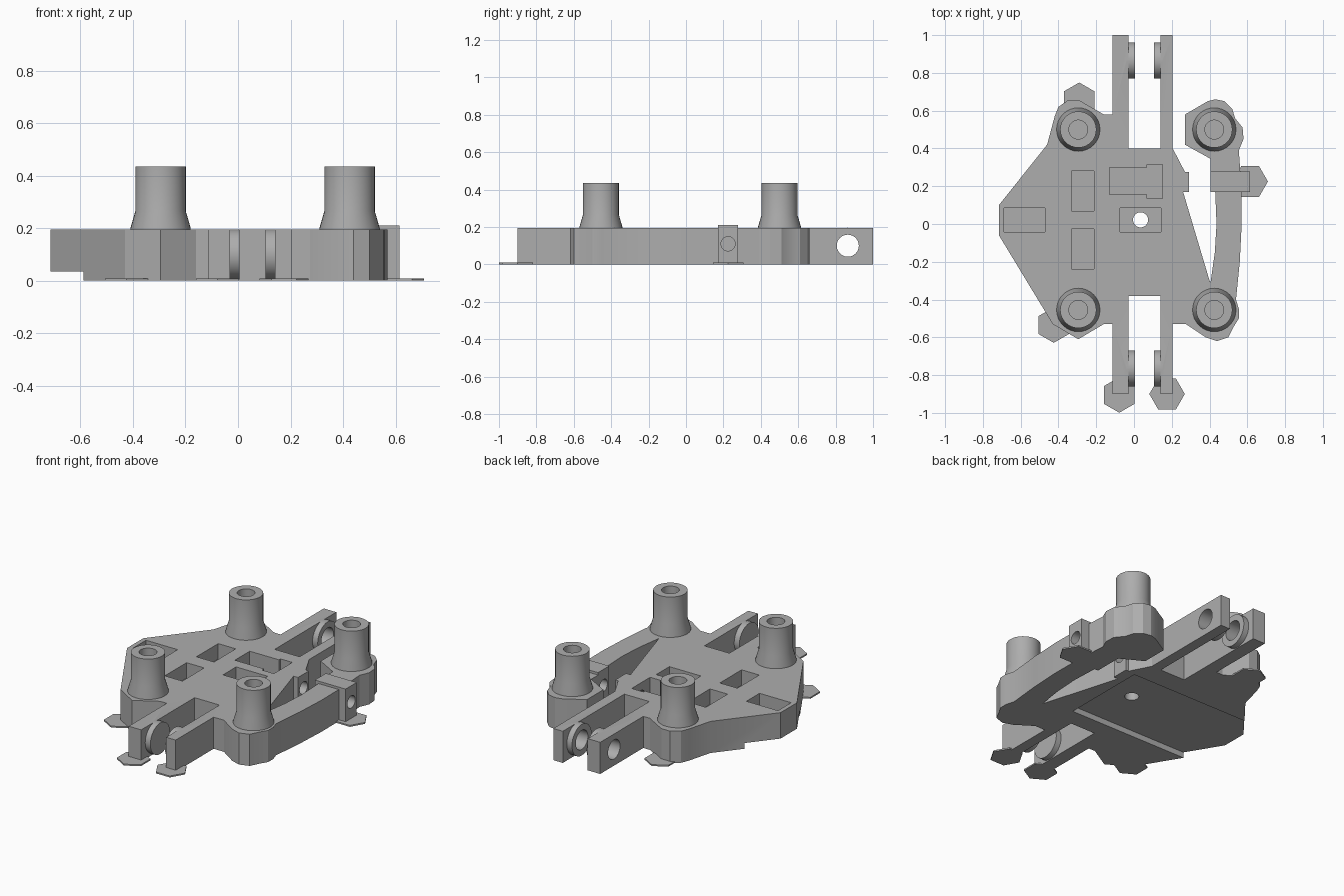
import bpy, bmesh, math
from mathutils import Matrix, Vector

cube = bpy.data.objects.get("Cube")
if cube:
    bpy.data.objects.remove(cube, do_unlink=True)

grey = bpy.data.materials.new("plain_grey")
grey.use_nodes = True
colour = (0.42, 0.42, 0.42, 1)
grey.diffuse_color = colour
grey.node_tree.nodes["Principled BSDF"].inputs["Base Color"].default_value = colour

H = 0.195          # deck height
POSTS = [(-0.295, 0.5), (-0.295, -0.455), (0.425, 0.5), (0.425, -0.455)]


def finish(bm, name):
    bmesh.ops.recalc_face_normals(bm, faces=bm.faces)
    mesh = bpy.data.meshes.new(name)
    bm.to_mesh(mesh)
    bm.free()
    mesh.materials.append(grey)
    ob = bpy.data.objects.new(name, mesh)
    bpy.context.collection.objects.link(ob)
    return ob


def prism(name, pts, z0, z1):
    bm = bmesh.new()
    face = bm.faces.new([bm.verts.new((x, y, z0)) for x, y in pts])
    out = bmesh.ops.extrude_face_region(bm, geom=[face])
    top = [v for v in out["geom"] if isinstance(v, bmesh.types.BMVert)]
    bmesh.ops.translate(bm, verts=top, vec=(0, 0, z1 - z0))
    return finish(bm, name)


def box(name, x0, x1, y0, y1, z0, z1):
    return prism(name, [(x0, y0), (x1, y0), (x1, y1), (x0, y1)], z0, z1)


def rod(name, start, end, r, sides=32):
    a, b = Vector(start), Vector(end)
    bm = bmesh.new()
    bmesh.ops.create_cone(bm, cap_ends=True, segments=sides, radius1=r, radius2=r,
                          depth=(b - a).length)
    turn = (b - a).to_track_quat("Z", "Y").to_matrix().to_4x4()
    bm.transform(Matrix.Translation((a + b) / 2) @ turn)
    return finish(bm, name)


def lathe(name, profile, x, y, sides=32):
    bm = bmesh.new()
    rings = [[bm.verts.new((x + r * math.cos(2 * math.pi * i / sides),
                            y + r * math.sin(2 * math.pi * i / sides), z))
              for i in range(sides)] for r, z in profile]
    for a, b in zip(rings, rings[1:] + rings[:1]):
        for i in range(sides):
            j = (i + 1) % sides
            bm.faces.new((a[i], a[j], b[j], b[i]))
    return finish(bm, name)


def combine(target, tools, operation="DIFFERENCE"):
    for tool in tools:
        mod = target.modifiers.new("combine", "BOOLEAN")
        mod.operation, mod.solver, mod.object = operation, "EXACT", tool
    graph = bpy.context.evaluated_depsgraph_get()
    mesh = bpy.data.meshes.new_from_object(target.evaluated_get(graph))
    target.modifiers.clear()
    target.data = mesh
    for tool in tools:
        bpy.data.objects.remove(tool, do_unlink=True)


# Deck with forked arms at both ends and a springy side arm on the left
outline = [
    (-0.115, -0.9), (-0.03, -0.9), (-0.03, -0.38), (0.14, -0.38), (0.14, -0.9),
    (0.205, -0.9), (0.205, -0.53), (0.275, -0.53), (0.38, -0.6), (0.44, -0.62),
    (0.5, -0.6), (0.53, -0.54), (0.555, -0.5), (0.555, -0.45), (0.54, -0.4),
    (0.56, -0.2), (0.57, 0), (0.568, 0.2), (0.555, 0.39), (0.58, 0.45),
    (0.575, 0.51), (0.535, 0.56), (0.52, 0.61), (0.48, 0.65), (0.43, 0.66),
    (0.39, 0.65), (0.27, 0.58), (0.27, 0.42), (0.405, 0.345), (0.405, 0.17),
    (0.43, 0.17), (0.437, 0), (0.428, -0.15), (0.405, -0.31), (0.4, -0.3),
    (0.26, 0.17), (0.29, 0.17), (0.29, 0.275), (0.27, 0.275), (0.205, 0.4),
    (0.205, 1), (0.14, 1), (0.14, 0.4), (-0.03, 0.4), (-0.03, 1), (-0.115, 1),
    (-0.115, 0.58), (-0.16, 0.58), (-0.29, 0.655), (-0.35, 0.655), (-0.4, 0.62),
    (-0.42, 0.57), (-0.46, 0.42), (-0.715, 0.1), (-0.715, -0.06), (-0.43, -0.53),
    (-0.295, -0.61), (-0.16, -0.53), (-0.115, -0.53)]
deck = prism("deck", outline, 0, H)

# Clamp block on the springy arm, and hinge collars inside the forks
hinges = [0.865, -0.765]
adds = [box("clamp_block", 0.405, 0.615, 0.17, 0.278, 0, 0.21)]
for y in hinges:
    adds.append(rod("collar", (-0.04, y, 0.1), (0.005, y, 0.1), 0.096))
    adds.append(rod("collar", (0.105, y, 0.1), (0.15, y, 0.1), 0.096))
combine(deck, adds, "UNION")

# Shallow underside recess, nut pockets and bolt holes
cuts = [box("recess", -0.8, 0.22, -0.27, 0.265, -0.1, 0.035),
        prism("bolt_pocket", [(-0.13, 0.155), (0.07, 0.155), (0.07, 0.135), (0.15, 0.135),
                              (0.15, 0.315), (0.07, 0.315), (0.07, 0.3), (-0.13, 0.3)],
              0.06, 0.3),
        rod("clamp_hole", (0.1, 0.225, 0.11), (0.8, 0.225, 0.11), 0.038)]
for x, y, w, d in [(-0.58, 0.022, 0.108, 0.064), (0.035, 0.022, 0.108, 0.064),
                   (-0.272, 0.175, 0.06, 0.106), (-0.272, -0.133, 0.06, 0.106)]:
    cuts.append(box("nut_pocket", x - w, x + w, y - d, y + d, 0.1, 0.3))
    cuts.append(rod("screw_hole", (x, y, -0.1), (x, y, 0.15), 0.04))
for y in hinges:
    cuts.append(rod("hinge_hole", (-0.3, y, 0.1), (0.4, y, 0.1), 0.059))
for x, y in POSTS:
    cuts.append(rod("post_socket", (x, y, -0.1), (x, y, 0.17), 0.11))
    cuts.append(rod("post_bore", (x, y, 0.1), (x, y, 0.3), 0.05))
combine(deck, cuts)
objects = [deck]

# Flared hollow posts
for i, (x, y) in enumerate(POSTS):
    profile = [(0.05, 0.18), (0.115, 0.18), (0.115, 0.2), (0.096, 0.265),
               (0.096, 0.435), (0.05, 0.435)]
    objects.append(lathe(f"post_{i + 1}", profile, x, y))

# Thin six-sided pads at the corners
for i, (x, y, turn) in enumerate([(-0.078, -0.905, 30), (0.175, -0.9, 0), (-0.425, -0.535, 30),
                                  (-0.29, 0.655, 30), (0.615, 0.225, 0)]):
    pts = [(x + 0.094 * math.cos(math.radians(60 * k + turn)),
            y + 0.094 * math.sin(math.radians(60 * k + turn))) for k in range(6)]
    pad = prism(f"pad_{i + 1}", pts, 0, 0.009)
    if i == 3:
        combine(pad, [rod("pad_cut", (-0.295, 0.5, -1), (-0.295, 0.5, 1), 0.11)])
    if i == 2:
        combine(pad, [rod("pad_cut", (-0.295, -0.455, -1), (-0.295, -0.455, 1), 0.11)])
    objects.append(pad)

bpy.ops.object.select_all(action="DESELECT")
for ob in objects:
    ob.select_set(True)
bpy.context.view_layer.objects.active = deck
bpy.ops.object.shade_smooth_by_angle(angle=math.radians(25))
